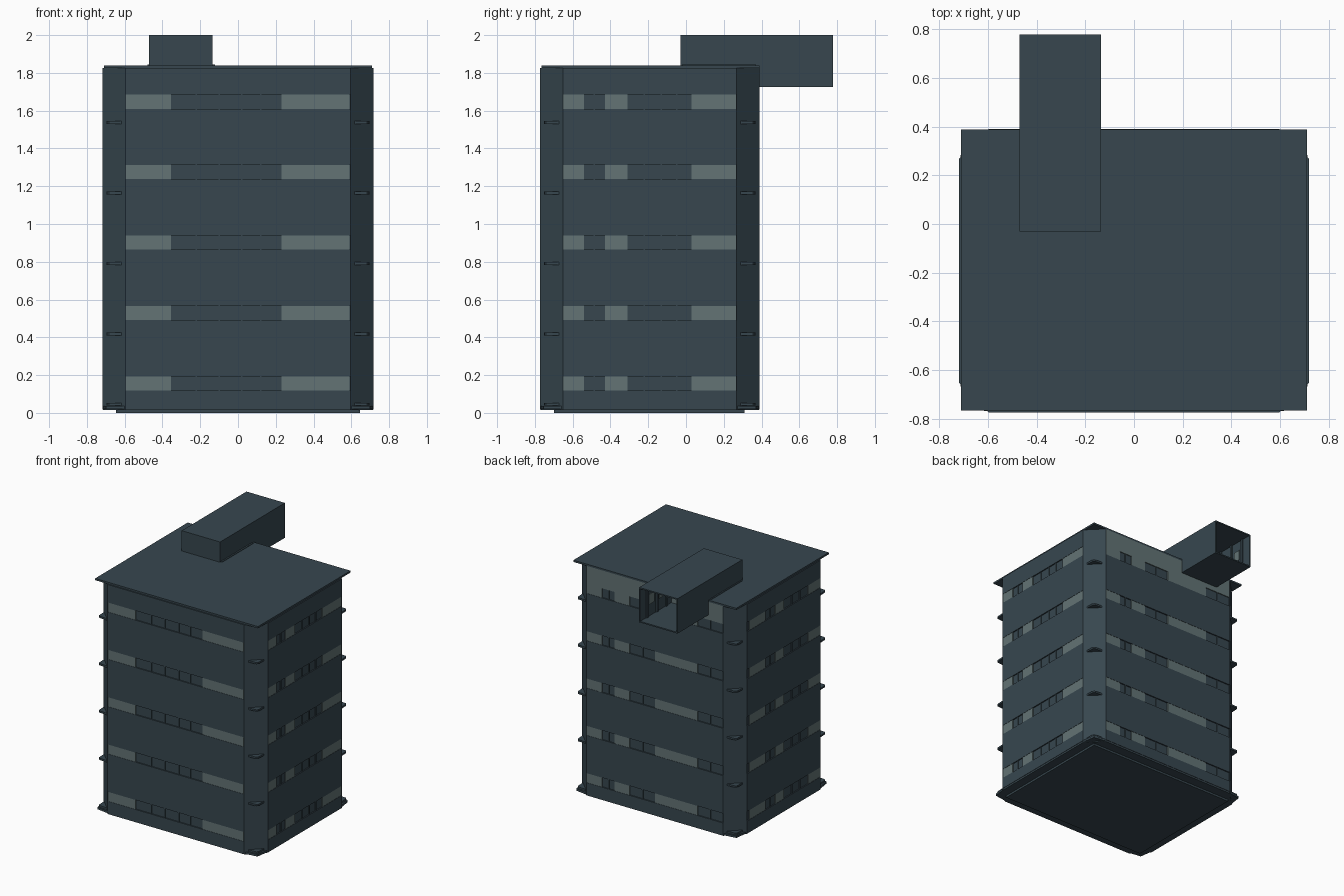
import bpy, bmesh

if "Cube" in bpy.data.objects:
    bpy.data.objects.remove(bpy.data.objects["Cube"])

def material(name, rgb):
    m = bpy.data.materials.new(name)
    m.diffuse_color = (*rgb, 1)
    m.use_nodes = True
    m.node_tree.nodes["Principled BSDF"].inputs["Base Color"].default_value = m.diffuse_color
    return m

SLATE = material("slate blue grey", (0.038, 0.062, 0.078))
PALE = material("pale grey green", (0.125, 0.173, 0.178))

def finish(name, bm, mat):
    bmesh.ops.recalc_face_normals(bm, faces=bm.faces[:])
    me = bpy.data.meshes.new(name)
    bm.to_mesh(me)
    bm.free()
    me.materials.append(mat)
    ob = bpy.data.objects.new(name, me)
    bpy.context.collection.objects.link(ob)
    return ob

def add_box(bm, x, y, z):
    r = bmesh.ops.create_cube(bm, size=1)
    for v in r["verts"]:
        v.co = [a[0] + (c + 0.5) * (a[1] - a[0]) for a, c in zip((x, y, z), v.co)]
    return r["verts"]

def add_prism(bm, pts, z0, z1):
    f = bm.faces.new([bm.verts.new((x, y, z0)) for x, y in pts])
    r = bmesh.ops.extrude_face_region(bm, geom=[f])
    for v in r["geom"]:
        if isinstance(v, bmesh.types.BMVert):
            v.co.z = z1

def box(name, x, y, z, mat):
    bm = bmesh.new()
    add_box(bm, x, y, z)
    return finish(name, bm, mat)

CY = -0.192                      # centre of the tower in y
HX, HY = 0.718, 0.582            # outer half sizes
CUT = 0.122                      # corner chamfer
INSET = 0.009                    # depth of window bands
STEP, SILL, HEAD = 0.373, 0.118, 0.193
FLOORS = range(5)

def octagon(d):
    hx, hy, c = HX - d, HY - d, CUT - d
    q = [(hx, hy - c), (hx - c, hy)]
    return ([(x, CY + y) for x, y in q] + [(-x, CY + y) for x, y in reversed(q)]
            + [(-x, CY - y) for x, y in q] + [(x, CY - y) for x, y in reversed(q)])

def on_wall(bm, wall, a, b, d0, d1, z0, z1):
    """Box along a wall from a to b; d0, d1 are depths below the outer face."""
    if wall in ("front", "back"):
        s = -1 if wall == "front" else 1
        ys = sorted((CY + s * (HY - d0), CY + s * (HY - d1)))
        add_box(bm, (a, b), ys, (z0, z1))
    else:
        s = -1 if wall == "left" else 1
        xs = sorted((s * (HX - d0), s * (HX - d1)))
        add_box(bm, xs, (a, b), (z0, z1))

# Tower core with chamfered corners
bm = bmesh.new()
add_prism(bm, octagon(INSET), 0.018, 1.83)
finish("tower_core", bm, SLATE)

# Floor plate, plinth and roof
bm = bmesh.new()
add_prism(bm, octagon(0.003), 0.016, 0.034)
finish("floor_plate", bm, SLATE)
box("plinth", (-0.645, 0.645), (-0.70, 0.31), (0, 0.02), SLATE)
box("roof_slab", (-0.71, 0.71), (-0.765, 0.388), (1.826, 1.84), SLATE)

# Pale panels and mullions in each window band: (start, end) along the wall
PANELS = {
    "front": [(-0.595, -0.355), (0.23, 0.59)],
    "right": [(-0.65, -0.54), (-0.43, -0.31), (0.03, 0.265)],
    "back": [(-0.37, 0.0), (0.22, 0.35), (0.46, 0.595)],
    "left": [(-0.65, -0.50), (-0.20, -0.09), (0.03, 0.23)],
}
MULLIONS = {
    "front": [-0.22, -0.10, 0.02, 0.12],
    "right": [-0.485, -0.22, -0.13, -0.05],
    "back": [-0.48, 0.11, 0.405],
    "left": [-0.40, -0.30, -0.03],
}
SPAN = {"front": (-HX + CUT, HX - CUT), "right": (CY - HY + CUT, CY + HY - CUT)}
SPAN["back"], SPAN["left"] = SPAN["front"], SPAN["right"]

for wall, panels in PANELS.items():
    lo, hi = SPAN[wall]
    # Projecting spandrels between the bands
    bm = bmesh.new()
    edges = [0.03]
    for k in FLOORS:
        edges += [SILL + k * STEP, HEAD + k * STEP]
    edges.append(1.826)
    for i in range(0, len(edges), 2):
        if wall == "back" and i == len(edges) - 2:
            continue
        on_wall(bm, wall, lo, hi, 0, INSET + 0.01, edges[i], edges[i + 1])
    finish(wall + "_spandrels", bm, SLATE)

    bm = bmesh.new()
    for k in FLOORS:
        for a, b in panels:
            on_wall(bm, wall, a, b, 0.002, INSET + 0.001, SILL + k * STEP, HEAD + k * STEP)
    if wall == "back":           # pale parapet above the top band
        on_wall(bm, wall, lo, hi, 0.002, INSET + 0.001, HEAD + 4 * STEP, 1.826)
    finish(wall + "_panels", bm, PALE)

    bm = bmesh.new()
    for k in FLOORS:
        for a in MULLIONS[wall]:
            on_wall(bm, wall, a - 0.004, a + 0.004, 0.003, INSET + 0.005,
                    SILL + k * STEP, HEAD + k * STEP)
    finish(wall + "_mullions", bm, SLATE)

# Corner pilasters along the chamfers and triangular ledges on every floor
for sx in (-1, 1):
    for sy in (-1, 1):
        side = ("front" if sy < 0 else "back") + ("_left" if sx < 0 else "_right")

        def corner(pts):
            return [(sx * (HX - u), CY + sy * (HY - v)) for u, v in pts]

        bm = bmesh.new()
        add_prism(bm, corner([(0, CUT), (CUT, 0), (CUT, 0.02), (0.02, CUT)]), 0.018, 1.826)
        finish(side + "_corner_pilaster", bm, SLATE)

        bm = bmesh.new()
        for k in FLOORS:
            z = 0.038 + k * STEP
            add_prism(bm, corner([(0.021, CUT - 0.019), (0.024, 0.034), (0.034, 0.024),
                                  (CUT - 0.019, 0.021)]), z, z + 0.014)
        add_prism(bm, corner([(0.005, CUT), (0.02, 0.02), (CUT, 0.005)]), 0.02, 0.036)
        finish(side + "_corner_ledges", bm, SLATE)

# Roof tunnel, open at the rear end
bm = bmesh.new()
add_box(bm, (-0.47, -0.135), (-0.03, 0.777), (1.725, 2.0))
bm.normal_update()
bmesh.ops.delete(bm, geom=[f for f in bm.faces if f.normal.y > 0.9], context="FACES_ONLY")
tunnel = finish("roof_tunnel", bm, SLATE)
# keep normals facing out so that the shell thickens inward
tunnel_shell = tunnel.modifiers.new("shell", "SOLIDIFY")
tunnel_shell.thickness = 0.014
tunnel_shell.offset = -1

# Flashing where the tunnel meets the roof
bm = bmesh.new()
for x in (-0.48, -0.135):
    add_box(bm, (x, x + 0.012), (-0.02, 0.37), (1.83, 1.844))
finish("tunnel_flashing", bm, SLATE)

# Frames and pale panels inside the tunnel
bm = bmesh.new()
pale = bmesh.new()
for y in (0.45, 0.57, 0.69):
    for x in (-0.456, -0.159):
        add_box(bm, (x, x + 0.01), (y, y + 0.02), (1.739, 1.986))
for x in (-0.456, -0.153):
    for y in (0.49, 0.61):
        add_box(pale, (x, x + 0.004), (y, y + 0.06), (1.83, 1.91))
finish("tunnel_frames", bm, SLATE)
finish("tunnel_panels", pale, PALE)
